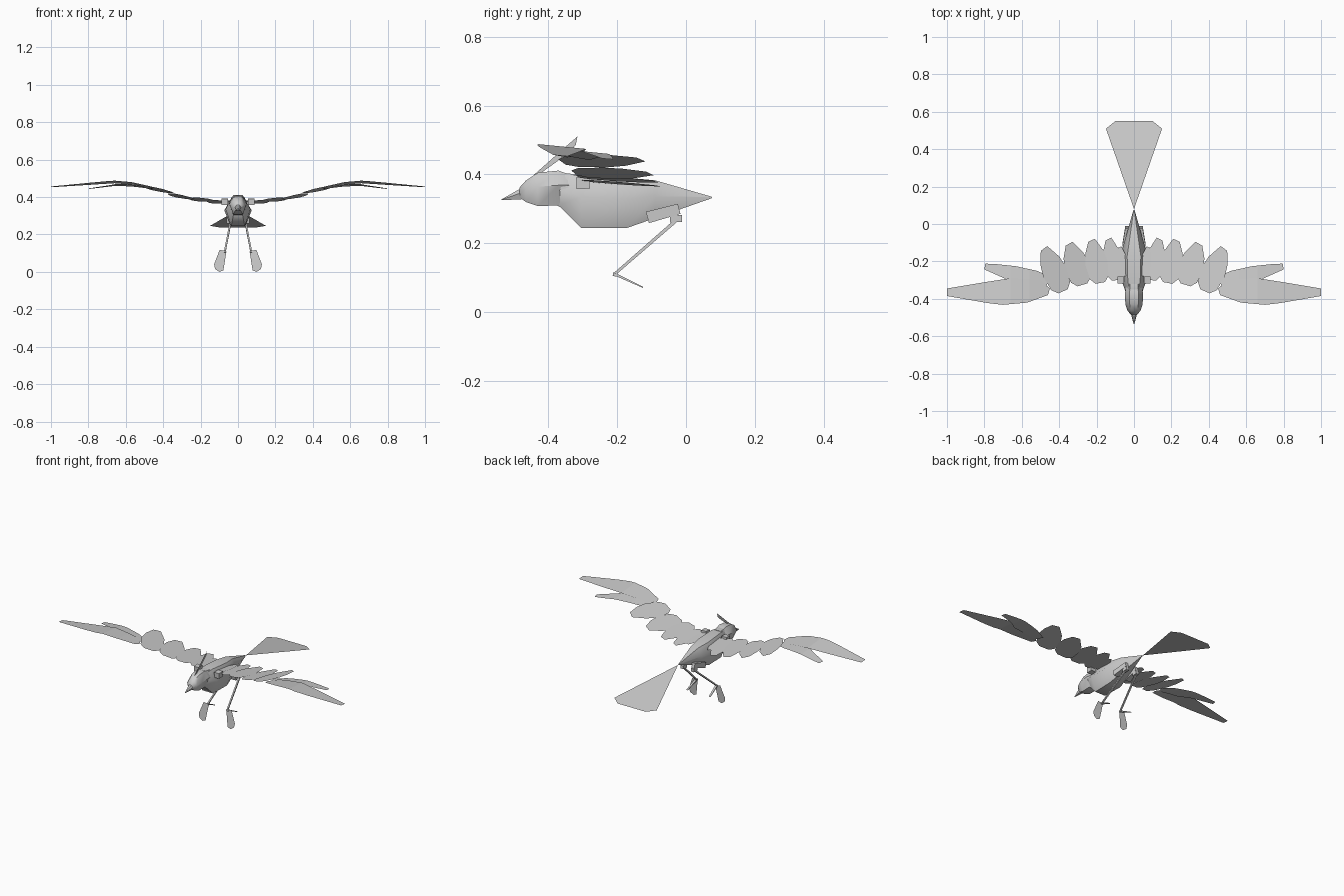
import bpy, bmesh, math
from mathutils import Vector

cube = bpy.data.objects.get("Cube")
if cube:
    bpy.data.objects.remove(cube, do_unlink=True)

grey = bpy.data.materials.new("plain_grey")
grey.use_nodes = True
COLOR = (0.6, 0.6, 0.6, 1)
grey.diffuse_color = COLOR
grey.node_tree.nodes["Principled BSDF"].inputs["Base Color"].default_value = COLOR


def finish(name, bm, smooth=False, mirror=False):
    mesh = bpy.data.meshes.new(name)
    bm.to_mesh(mesh)
    bm.free()
    mesh.materials.append(grey)
    obj = bpy.data.objects.new(name, mesh)
    bpy.context.collection.objects.link(obj)
    if mirror:
        obj.modifiers.new("mirror", "MIRROR")
        obj.modifiers["mirror"].use_mirror_merge = False
    if smooth:
        bpy.ops.object.select_all(action="DESELECT")
        obj.select_set(True)
        bpy.context.view_layer.objects.active = obj
        bpy.ops.object.shade_smooth_by_angle(angle=math.radians(50))
    return obj


def plate(name, points, mirror=False):
    bm = bmesh.new()
    bm.faces.new([bm.verts.new(p) for p in points])
    return finish(name, bm, mirror=mirror)


def loft(name, rings):
    """Six-sided sections along y: (y, bottom, top, half width)."""
    bm = bmesh.new()
    loops = []
    for y, low, high, w in rings:
        mid = low + (high - low) * 0.58
        section = [(0.55 * w, low), (w, mid), (0.5 * w, high),
                   (-0.5 * w, high), (-w, mid), (-0.55 * w, low)]
        loops.append([bm.verts.new((x, y, z)) for x, z in section])
    for a, b in zip(loops, loops[1:]):
        for i in range(6):
            j = (i + 1) % 6
            bm.faces.new((a[i], a[j], b[j], b[i]))
    bm.faces.new(loops[0])
    bm.faces.new(loops[-1][::-1])
    bmesh.ops.recalc_face_normals(bm, faces=bm.faces)
    return finish(name, bm, smooth=True)


def bar(name, start, end, w0, w1, h0, h1):
    """Tapered four-sided bar from start to end, mirrored to both sides."""
    start, end = Vector(start), Vector(end)
    axis = (end - start).normalized()
    side = Vector((1, 0, 0))
    up = axis.cross(side).normalized()
    bm = bmesh.new()
    ends = []
    for p, w, h in ((start, w0, h0), (end, w1, h1)):
        ends.append([bm.verts.new(p + side * w * a / 2 + up * h * b / 2)
                     for a, b in ((-1, -1), (1, -1), (1, 1), (-1, 1))])
    a, b = ends
    for i in range(4):
        j = (i + 1) % 4
        bm.faces.new((a[i], a[j], b[j], b[i]))
    bm.faces.new(a)
    bm.faces.new(b[::-1])
    bmesh.ops.recalc_face_normals(bm, faces=bm.faces)
    return finish(name, bm, mirror=True)


# Body, neck, head and beak
loft("body", [(-.37, .31, .39, .042), (-.305, .245, .40, .066), (-.17, .245, .39, .073),
              (-.09, .273, .383, .05), (.075, .331, .335, .003)])
loft("neck", [(-.385, .315, .395, .042), (-.36, .302, .405, .046), (-.32, .31, .4, .044)])
loft("head", [(-.483, .333, .362, .018), (-.465, .32, .382, .034), (-.43, .308, .405, .046),
              (-.37, .31, .411, .049), (-.34, .325, .4, .042)])
loft("beak", [(-.475, .328, .362, .018), (-.535, .325, .328, .002)])

# Upright crest blade
plate("crest", [(0, y, z) for y, z in ((-.455, .38), (-.44, .40), (-.35, .48),
                                       (-.315, .51), (-.32, .485), (-.375, .437))])

# Fanned tail
plate("tail", [(x, y, .332 - .2 * (y - .08)) for x, y in
               ((0, .08), (.15, .51), (.1, .55), (-.1, .55), (-.15, .51))])

# Wings: feathers lie on an arched surface that rises and then droops outward
ARCH = [(0, .383), (.13, .39), (.25, .402), (.36, .428), (.48, .46),
        (.6, .48), (.66, .482), (1, .455)]


def arch(x):
    for (x0, z0), (x1, z1) in zip(ARCH, ARCH[1:]):
        if x <= x1:
            break
    return z0 + (z1 - z0) * (x - x0) / (x1 - x0)


def feather(name, root, tip, width, drop):
    """Narrow root, wide middle, blunt slanted tip."""
    root, tip = Vector(root), Vector(tip)
    axis = tip - root
    side = Vector((axis.y, -axis.x)).normalized() * width
    outline = [(0, .25), (.12, .5), (.45, .6), (.7, .5), (.96, .22),
               (1, -.16), (.7, -.5), (.45, -.6), (.12, -.5), (0, -.25)]
    # tilt each feather as one flat sheet around its centre
    center = (root + tip) / 2
    slope = (arch(center.x + .05) - arch(center.x - .05)) / .1
    pts = []
    for t, s in outline:
        p = root + axis * t + side * s
        z = arch(center.x) + slope * (p.x - center.x) - .085 * (p.y + .33) - drop
        pts.append((p.x, p.y, z))
    plate(name, pts[::-1], mirror=True)


SECONDARIES = [((.055, -.28), (.075, -.12), .05), ((.095, -.3), (.135, -.075), .085),
               ((.18, -.315), (.225, -.082), .1), ((.275, -.325), (.345, -.1), .11),
               ((.38, -.36), (.48, -.125), .11)]
for i, (root, tip, width) in enumerate(SECONDARIES):
    feather(f"secondary_feather_{i + 1}", root, tip, width, .003 * (i % 2))


def primary(name, outline, drop):
    """Long feather creased where the wing arch peaks."""
    bm = bmesh.new()
    face = bm.faces.new([bm.verts.new((x, y, 0)) for x, y in outline])
    for cut in (.56, .66):
        bmesh.ops.bisect_plane(bm, geom=bm.verts[:] + bm.edges[:] + bm.faces[:],
                               plane_co=(cut, 0, 0), plane_no=(1, 0, 0))
    for v in bm.verts:
        v.co.z = arch(v.co.x) - .1 * (v.co.y + .37) - drop * (v.co.x - .4)
    bmesh.ops.recalc_face_normals(bm, faces=bm.faces)
    for f in bm.faces:
        f.normal_update()
        if f.normal.z < 0:
            f.normal_flip()
    finish(name, bm, mirror=True)


primary("outer_primary", [(.45, -.345), (.46, -.38), (.57, -.42), (.7, -.432), (.78, -.423),
                          (1, -.385), (1, -.345), (.79, -.31), (.66, -.29), (.5, -.3)], 0)
primary("inner_primary", [(.45, -.28), (.47, -.34), (.62, -.34), (.69, -.292), (.8, -.243),
                          (.795, -.212), (.74, -.214), (.63, -.226), (.52, -.25)], .03)

# Shoulder joints
bar("shoulder", (.072, -.318, .374), (.072, -.28, .376), .035, .035, .034, .034)

# Legs: thigh, knee, shank, foot and hind toe
bar("thigh", (.045, -.112, .275), (.037, -.02, .3), .035, .02, .034, .03)
bar("knee", (.037, -.046, .272), (.037, -.012, .272), .022, .022, .024, .02)
bar("shank", (.04, -.03, .265), (.07, -.208, .11), .009, .009, .01, .008)
bar("ankle", (.07, -.212, .11), (.07, -.2, .108), .012, .012, .01, .01)
plate("foot", [(x, -.206 - .1 * (.115 - z), z) for x, z in
               ((.062, .11), (.098, .118), (.128, .04), (.122, .015), (.1, .0), (.078, .008))],
      mirror=True)
bar("hind_toe", (.072, -.208, .111), (.08, -.125, .072), .014, .01, .008, .003)
